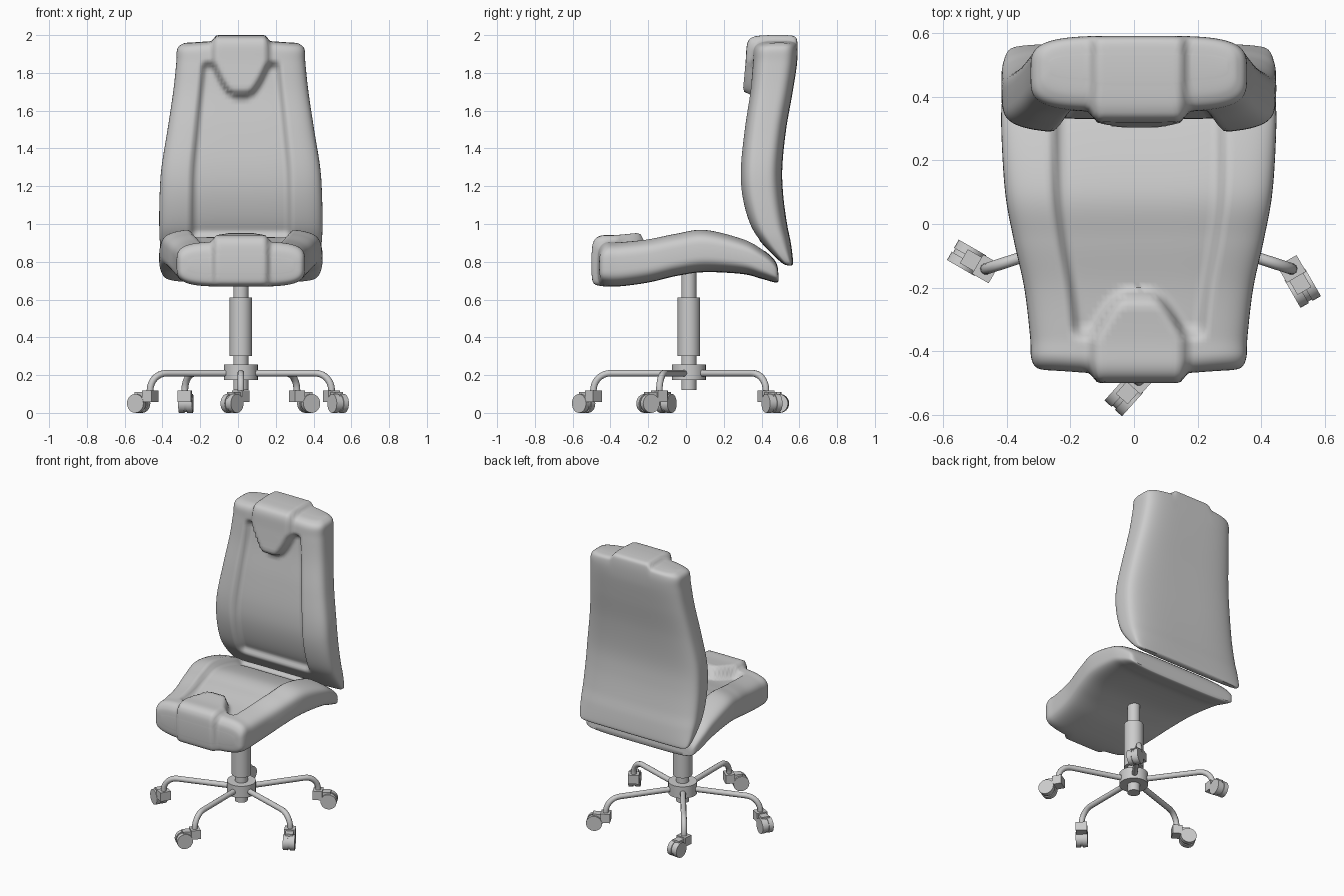
import bpy, bmesh, math
from mathutils import Vector, Matrix

if "Cube" in bpy.data.objects:
    bpy.data.objects.remove(bpy.data.objects["Cube"])

CX = CY = 0.015
COLS, SUB = 64, 8


def smooth(a, b, x):
    t = max(0.0, min(1.0, (x - a) / (b - a)))
    return t * t * (3 - 2 * t)


def spline(rows, sub):
    # Catmull-Rom through the cross-section stations
    out = []
    n = len(rows)
    for i in range(n - 1):
        p = [rows[max(0, min(n - 1, i + k))] for k in (-1, 0, 1, 2)]
        for s in range(sub):
            t = s / sub
            out.append([0.5 * (2 * b + (c - a) * t + (2 * a - 5 * b + 4 * c - d) * t * t
                               + (3 * b - a - 3 * c + d) * t ** 3) for a, b, c, d in zip(*p)])
    out.append(list(rows[-1]))
    return out


def finish(obj, angle=40):
    bpy.ops.object.select_all(action='DESELECT')
    obj.select_set(True)
    bpy.context.view_layer.objects.active = obj
    bpy.ops.object.shade_smooth_by_angle(angle=math.radians(angle))
    return obj


def cushion(name, stations, tip, full, panel_end, place):
    # stations: position along, padded face, rear face, half width; last row is the pillow end
    bm = bmesh.new()
    end = stations[-1][0]
    outward = 1 if stations[-1][0] > stations[0][0] else -1
    front, back = [], []
    for pos, face, rear, w in spline(stations, SUB):
        e = abs(end - pos)
        mid, half = (face + rear) / 2, (face - rear) / 2
        side = 1 if half > 0 else -1
        pillow_w = 0.15 * math.sqrt(max(0.0, min(1.0, (tip - e) / (tip - full))))
        panel_w = w - 0.125 - 0.03 * smooth(0.2, 0.9, e)
        along = smooth(0.09, 0.14, e) * (1 - smooth(panel_end - 0.06, panel_end, e))
        thick = min(1, abs(half) / 0.1)
        f, r = [], []
        for i in range(COLS + 1):
            t = math.sin(math.pi / 2 * (2 * i / COLS - 1))
            x = w * t
            h = half * max(0.0, 1 - abs(t) ** 4) ** 0.25
            pillow = smooth(-0.015, 0.025, pillow_w - abs(x)) * smooth(0, 0.05, tip - e)
            sunk = -0.045 * along * smooth(0.0, 0.04, panel_w - abs(x))
            lift = sunk * (1 - pillow) + 0.035 * pillow * thick
            bulge = smooth(0.13, 0.0, e) * (0.03 * smooth(0.16, 0.125, abs(x))
                                            + 0.01 * smooth(0.3, 0.1, abs(x)))
            p = pos + outward * bulge
            f.append(bm.verts.new(place(x, p, mid + h + side * lift)))
            r.append(bm.verts.new(place(x, p, mid - h)))
        front.append(f)
        back.append(r)
    for grid in (front, back):
        for a, b in zip(grid, grid[1:]):
            for i in range(COLS):
                bm.faces.new((a[i], a[i + 1], b[i + 1], b[i]))
    for k in (0, -1):
        for i in range(COLS):
            bm.faces.new((front[k][i], front[k][i + 1], back[k][i + 1], back[k][i]))
    bmesh.ops.remove_doubles(bm, verts=bm.verts, dist=1e-5)
    bmesh.ops.recalc_face_normals(bm, faces=bm.faces)
    me = bpy.data.meshes.new(name)
    bm.to_mesh(me)
    bm.free()
    obj = bpy.data.objects.new(name, me)
    bpy.context.collection.objects.link(obj)
    return finish(obj, 60)


def cylinder(name, r, z0, z1):
    bpy.ops.mesh.primitive_cylinder_add(vertices=32, radius=r, depth=z1 - z0,
                                        location=(CX, CY, (z0 + z1) / 2))
    bpy.context.object.name = name
    return finish(bpy.context.object)


# Backrest and seat cushions
cushion("backrest", [
    (0.78, .54, .56, .37), (0.80, .50, .567, .41), (0.90, .40, .555, .428),
    (1.0, .335, .535, .432), (1.15, .293, .515, .43), (1.3, .285, .51, .42),
    (1.5, .305, .53, .388), (1.7, .335, .565, .358), (1.85, .35, .588, .342),
    (1.925, .36, .59, .337), (1.953, .395, .575, .31), (1.96, .46, .53, .28)],
    0.30, 0.11, 1.05, lambda x, p, d: (CX + x, d, p))
cushion("seat", [
    (.49, .725, .70, .37), (.475, .80, .69, .41), (.40, .87, .71, .428),
    (.3, .925, .735, .432), (.1, .975, .745, .42), (-.05, .955, .725, .393),
    (-.2, .925, .69, .36), (-.35, .908, .67, .342), (-.42, .903, .672, .338),
    (-.452, .87, .69, .32), (-.46, .82, .74, .28)],
    0.26, 0.10, 0.88, lambda x, p, d: (CX + x, p, d))

# Centre column
cylinder("column_rod", 0.04, 0.12, 0.76)
cylinder("column_sleeve", 0.06, 0.30, 0.61)
cylinder("hub", 0.09, 0.175, 0.255)


def leg(name, ang):
    cu = bpy.data.curves.new(name, 'CURVE')
    cu.dimensions = '3D'
    cu.bevel_depth = 0.018
    cu.bevel_resolution = 3
    cu.use_fill_caps = True
    bend = [(0.415 + 0.09 * math.sin(a), 0.12 + 0.09 * math.cos(a))
            for a in (math.pi / 2 * k / 8 for k in range(9))]
    path = [(0.05, 0.21)] + bend + [(0.505, 0.09)]
    sp = cu.splines.new('POLY')
    sp.points.add(len(path) - 1)
    for pt, (r, z) in zip(sp.points, path):
        pt.co = (CX + r * math.cos(ang), CY + r * math.sin(ang), z, 1)
    obj = bpy.data.objects.new(name, cu)
    bpy.context.collection.objects.link(obj)
    bpy.ops.object.select_all(action='DESELECT')
    obj.select_set(True)
    bpy.context.view_layer.objects.active = obj
    bpy.ops.object.convert(target='MESH')
    finish(bpy.context.object)


def caster(name, ang, heading):
    bm = bmesh.new()

    def box(c, s):
        bmesh.ops.create_cube(bm, size=1, matrix=Matrix.Translation(c) @ Matrix.Diagonal((*s, 1)))

    def disc(y, r, d):
        bmesh.ops.create_cone(bm, cap_ends=True, segments=24, radius1=r, radius2=r, depth=d,
                              matrix=Matrix.Translation((0.07, y, 0.05))
                              @ Matrix.Rotation(math.pi / 2, 4, 'X'))
    box((0.0, 0, 0.088), (0.06, 0.07, 0.06))      # pivot block
    box((0.05, 0, 0.085), (0.06, 0.05, 0.05))     # hood
    disc(0, 0.045, 0.02)
    for s in (-1, 1):                             # twin wheels
        disc(s * 0.022, 0.05, 0.03)
    me = bpy.data.meshes.new(name)
    bm.to_mesh(me)
    bm.free()
    obj = bpy.data.objects.new(name, me)
    bpy.context.collection.objects.link(obj)
    obj.location = (CX + 0.505 * math.cos(ang), CY + 0.505 * math.sin(ang), 0)
    obj.rotation_euler.z = math.radians(heading)
    finish(obj)


# Five-star base with swivelled casters
for i, heading in enumerate((-132, -60, 27, 85, 150)):
    a = math.radians(-90 + 72 * i)
    leg(f"base_leg_{i + 1}", a)
    caster(f"caster_{i + 1}", a, heading)
